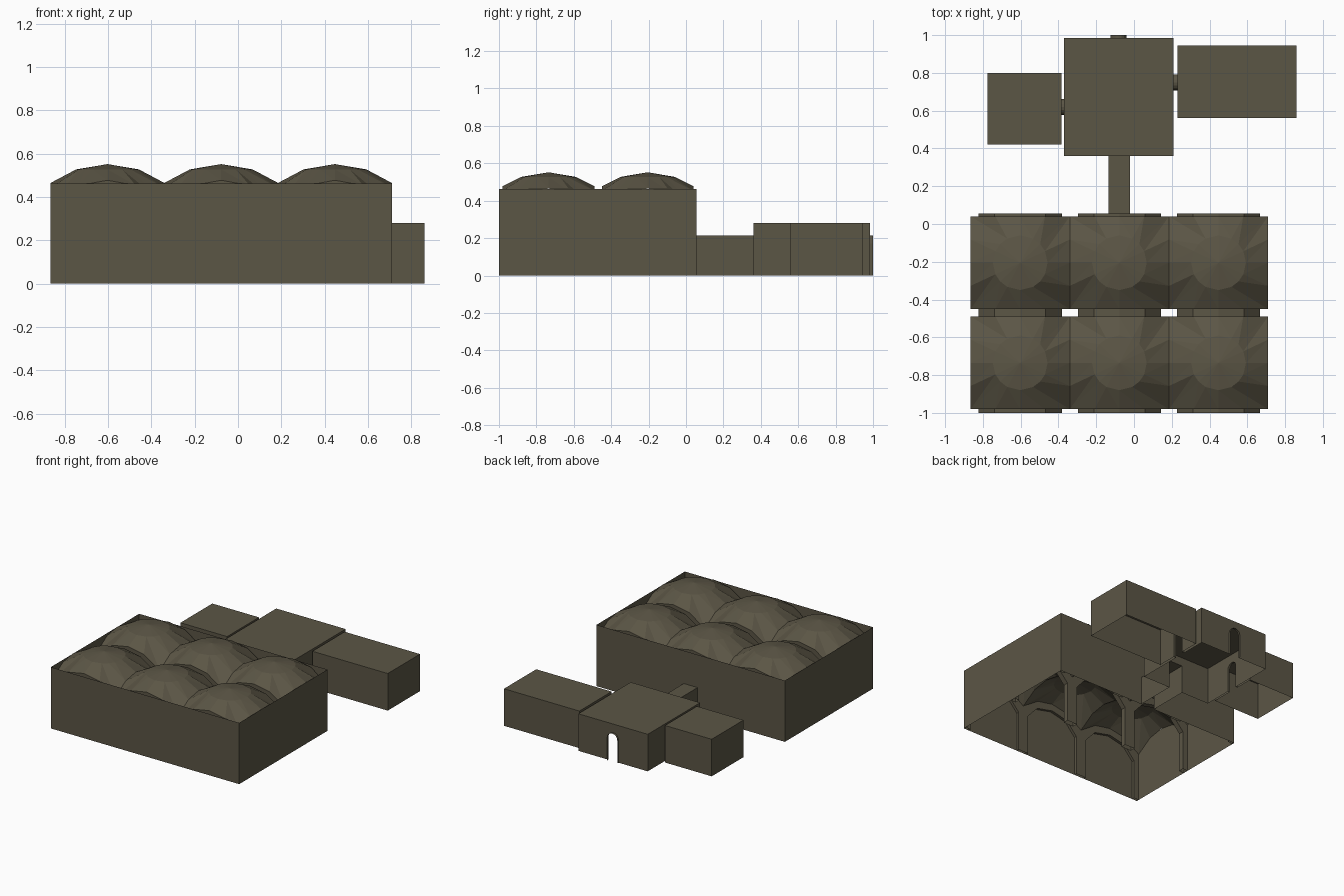
import bpy, bmesh, math

if "Cube" in bpy.data.objects:
    bpy.data.objects.remove(bpy.data.objects["Cube"])

stone = bpy.data.materials.new("dark olive stone")
stone.diffuse_color = (0.105, 0.092, 0.06, 1)
stone.use_nodes = True
stone.node_tree.nodes["Principled BSDF"].inputs["Base Color"].default_value = stone.diffuse_color


def make(name, faces):
    """One object from a list of polygons given as point lists."""
    bm = bmesh.new()
    for f in faces:
        bm.faces.new([bm.verts.new(p) for p in f])
    bmesh.ops.remove_doubles(bm, verts=bm.verts, dist=0.0005)
    me = bpy.data.meshes.new(name)
    bm.to_mesh(me)
    bm.free()
    me.materials.append(stone)
    ob = bpy.data.objects.new(name, me)
    bpy.context.collection.objects.link(ob)


def place(axis, at, pts):
    """Profile (u, z) set on a plane: axis 'x' means x is constant."""
    return [(at, u, z) if axis == 'x' else (u, at, z) for u, z in pts]


def band(axis, a, b, pts):
    """Strip sweeping a profile from plane a to plane b."""
    p, q = place(axis, a, pts), place(axis, b, pts)
    return [[p[i], p[i + 1], q[i + 1], q[i]] for i in range(len(p) - 1)]


def door(c, w=0.085, h=0.215):
    r = w / 2
    arc = [(c - r * math.cos(math.pi * i / 8), h - r + r * math.sin(math.pi * i / 8))
           for i in range(9)]
    return [(c - r, 0)] + arc + [(c + r, 0)]


def square_hole(a, b, h):
    return [(a, 0), (a, h), (b, h), (b, 0)]


def wall(axis, at, a, b, h, hole=()):
    return place(axis, at, [(a, 0), *hole, (b, 0), (b, h), (a, h)])


def room(name, x0, x1, y0, y1, h, holes):
    """Thin shell with a flat roof, open below."""
    make(name, [
        wall('x', x0, y0, y1, h, holes.get('left', ())),
        wall('x', x1, y0, y1, h, holes.get('right', ())),
        wall('y', y0, x0, x1, h, holes.get('front', ())),
        wall('y', y1, x0, x1, h, holes.get('back', ())),
        [(x0, y0, h), (x1, y0, h), (x1, y1, h), (x0, y1, h)]])


# Hall outer walls
X0, X1, Y0, Y1, WALL = -0.865, 0.71, -1.0, 0.055, 0.463
passage = square_hole(-0.135, -0.02, 0.215)
make("hall_walls", [
    wall('x', X0, Y0, Y1, WALL), wall('x', X1, Y0, Y1, WALL),
    wall('y', Y0, X0, X1, WALL), wall('y', Y1, X0, X1, WALL, passage)])

# Hall vaults: six shallow domes cut to rectangular bays
HX, HY, R = 0.2625, 0.245, 0.44
CX = [X0 + HX + 2 * HX * i for i in range(3)]
CY = [-0.735, -0.205]


def dome_z(x, y):
    return 0.552 - R + math.sqrt(R * R - x * x - y * y)


side = [-1, -0.5, 0, 0.5]
rim = ([(u, -1) for u in side] + [(1, u) for u in side]
       + [(-u, 1) for u in side] + [(-1, -u) for u in side])
for cx in CX:
    for cy in CY:
        rings = []
        for t in (0.56, 1.0):
            ring = []
            for u, v in rim:
                x, y = u * HX * t, v * HY * t
                if t < 1:  # inner ring is round
                    k = 0.145 / math.hypot(x, y)
                    x, y = x * k, y * k
                ring.append((cx + x, cy + y, dome_z(x, y)))
            rings.append(ring)
        a, b = rings
        faces = []
        for i in range(16):
            j = (i + 1) % 16
            faces += [[(cx, cy, 0.552), a[i], a[j]], [a[i], b[i], b[j]], [a[i], b[j], a[j]]]
        make("vault", faces)

# Hall arches: bands between bays with pier and spandrel faces
half = [(-0.22, 0), (-0.22, 0.30), (-0.135, 0.395), (0, 0.425)]
arch = half + [(-x, z) for x, z in half[-2::-1]]
edge = [(u * HX, dome_z(u * HX, HY)) for u in (1, 0.5, 0, -0.5, -1)]
for cx in CX:
    outline = [(cx + x, z) for x, z in arch]
    crown = [(cx + x, z) for x, z in edge]
    for y0, y1 in ((Y0, -0.98), (-0.49, -0.45), (0.04, Y1)):
        make("arch_band", band('y', y0, y1, outline))
    for y in (-0.98, -0.49, -0.45, 0.04):
        make("arch_face", [place('y', y, [(cx - HX, 0), *outline, (cx + HX, 0), *crown])])

# Corridor from the hall to the middle room
make("corridor", band('y', Y1, 0.36, passage))

# Rooms behind the hall
room("middle_room", -0.37, 0.21, 0.36, 0.985, 0.28,
     {'front': passage, 'back': door(-0.083), 'left': door(0.62), 'right': door(0.75)})
room("left_room", -0.775, -0.385, 0.42, 0.80, 0.28, {'right': door(0.62)})
room("right_room", 0.23, 0.86, 0.56, 0.945, 0.28, {'left': door(0.75)})

# Arched door reveals
make("back_door_reveal", band('y', 0.985, 1.0, door(-0.083)))
make("left_door_reveal", band('x', -0.385, -0.37, door(0.62)))
make("right_door_reveal", band('x', 0.21, 0.23, door(0.75)))
